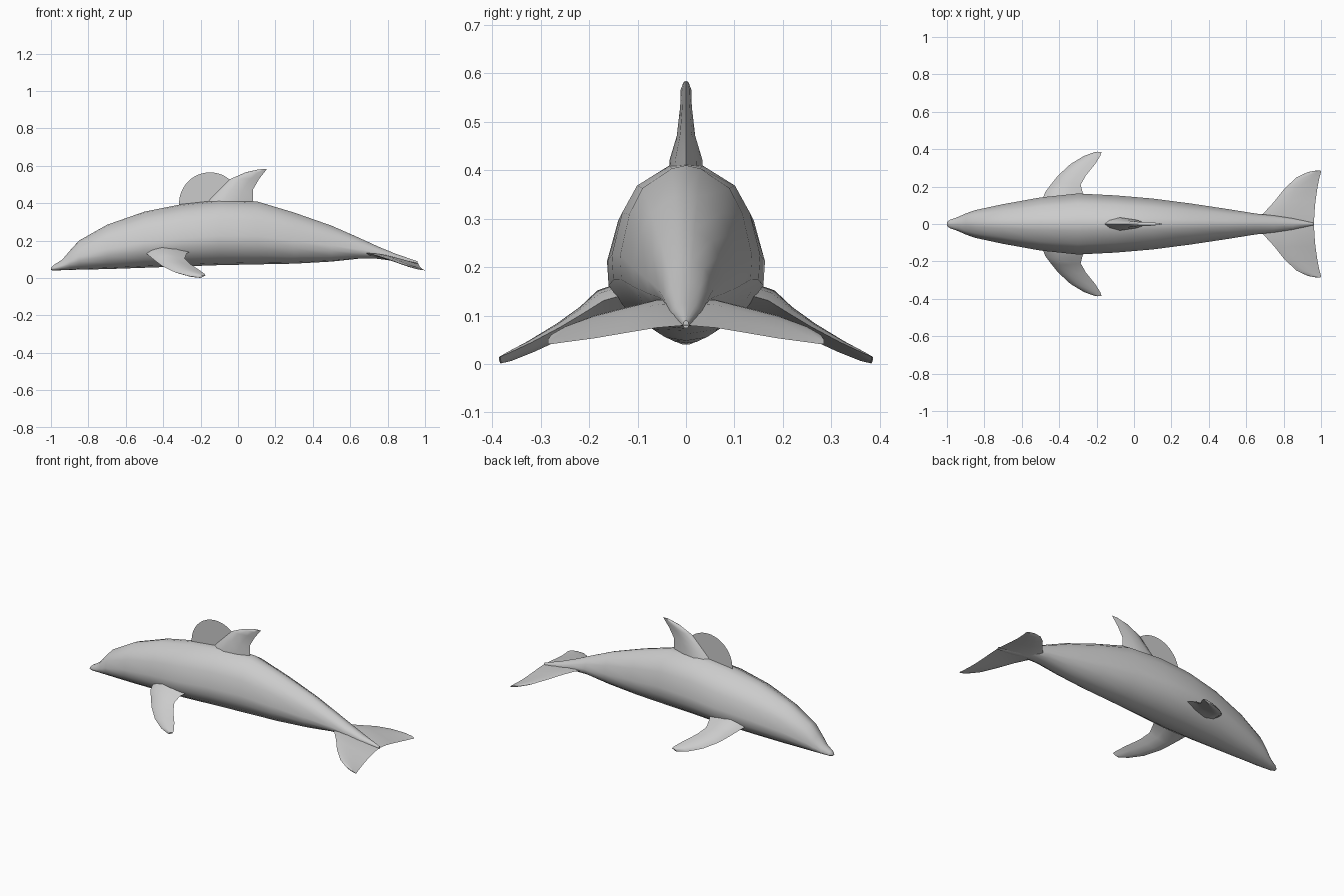
import bpy, math
from mathutils import Vector

if "Cube" in bpy.data.objects:
    bpy.data.objects.remove(bpy.data.objects["Cube"])

grey = bpy.data.materials.new("plain grey")
grey.use_nodes = True
grey.diffuse_color = (0.6, 0.6, 0.6, 1)
grey.node_tree.nodes["Principled BSDF"].inputs["Base Color"].default_value = (0.6, 0.6, 0.6, 1)


def finish(ob, angle=60):
    ob.data.materials.append(grey)
    bpy.ops.object.select_all(action='DESELECT')
    ob.select_set(True)
    bpy.context.view_layer.objects.active = ob
    bpy.ops.object.mode_set(mode='EDIT')
    bpy.ops.mesh.select_all(action='SELECT')
    bpy.ops.mesh.normals_make_consistent(inside=False)
    bpy.ops.object.mode_set(mode='OBJECT')
    bpy.ops.object.shade_smooth_by_angle(angle=math.radians(angle))


def loft(name, rings):
    """Skin a list of closed rings and cap both ends."""
    n = len(rings[0])
    verts = [p for ring in rings for p in ring]
    faces = [(r * n + i, r * n + (i + 1) % n, (r + 1) * n + (i + 1) % n, (r + 1) * n + i)
             for r in range(len(rings) - 1) for i in range(n)]
    faces += [tuple(range(n)), tuple(range(len(verts) - n, len(verts)))]
    mesh = bpy.data.meshes.new(name)
    mesh.from_pydata(verts, [], faces)
    ob = bpy.data.objects.new(name, mesh)
    bpy.context.collection.objects.link(ob)
    finish(ob)
    return ob


def blade(name, sections, normal):
    """Fin from sections of (leading point, trailing point, half thickness)."""
    chord = [(0.12, 0.6), (0.35, 1), (0.7, 0.65)]
    rings = []
    for lead, trail, half in sections:
        a, b, up = Vector(lead), Vector(trail), Vector(normal) * half
        top = [a.lerp(b, t) + up * k for t, k in chord]
        low = [a.lerp(b, t) - up * k for t, k in reversed(chord)]
        rings.append([a] + top + [b] + low)
    return loft(name, rings)


# Body: pear-shaped cross-section swept from snout to tail
pear = [(0.03, 0.4), (0.14, 0.74), (0.3, 0.98), (0.45, 1), (0.7, 0.86), (0.86, 0.66), (0.98, 0.22)]
stations = [  # x, bottom, top, half width
    (-1, .043, .056, .01), (-.985, .04, .07, .022), (-.94, .042, .098, .038),
    (-.9, .043, .145, .056), (-.85, .045, .2, .074), (-.7, .048, .285, .106),
    (-.5, .055, .355, .142), (-.3, .062, .395, .163), (-.1, .069, .417, .153),
    (.1, .073, .41, .136), (.3, .077, .35, .11), (.5, .088, .28, .08),
    (.65, .104, .214, .056), (.75, .104, .168, .045), (.85, .088, .127, .03),
    (.96, .074, .09, .006)]
body = []
for x, low, high, wide in stations:
    side = [(w * wide, low + t * (high - low)) for t, w in pear]
    body.append([(x, 0, low)] + [(x, y, z) for y, z in side]
                + [(x, 0, high)] + [(x, -y, z) for y, z in reversed(side)])
loft("body", body)

# Dorsal fin: z, leading x, trailing x, half thickness
dorsal = [(.38, -.18, .08, .036), (.42, -.15, .08, .034), (.47, -.1, .08, .019),
          (.53, -.04, .115, .012), (.565, .04, .143, .011), (.581, .11, .155, .005)]
blade("dorsal_fin", [((a, 0, z), (b, 0, z + .003), h) for z, a, b, h in dorsal], (0, 1, 0))

# Thin round plate standing on the back
bpy.ops.mesh.primitive_circle_add(vertices=48, radius=.165, fill_type='NGON',
                                  location=(-.15, 0, .4), rotation=(math.pi / 2, 0, 0))
plate = bpy.context.object
plate.name = "back_plate"
finish(plate)

# Flippers: y, leading x, trailing x, z, half thickness
flipper = [(.1, -.5, -.24, .145, .036), (.17, -.475, -.275, .125, .032), (.21, -.445, -.285, .1, .022),
           (.26, -.405, -.257, .07, .017), (.32, -.34, -.208, .038, .013),
           (.365, -.265, -.18, .017, .01), (.384, -.21, -.173, .009, .006)]
# Flukes: y, leading x, leading z, trailing x, trailing z, half thickness
fluke = [(0, .62, .135, .962, .08, .012), (.06, .695, .133, .965, .075, .01),
         (.12, .75, .118, .97, .065, .008), (.19, .805, .1, .98, .053, .007),
         (.25, .87, .077, .992, .045, .006), (.278, .93, .06, 1, .041, .005),
         (.285, .97, .05, .998, .042, .003)]
for label, s in (("left", 1), ("right", -1)):
    blade("flipper_" + ("back" if s > 0 else "front"),
          [((a, s * y, z - .006), (b, s * y, z + .006), h) for y, a, b, z, h in flipper],
          (0, s * .4, .9))
    blade("fluke_" + ("back" if s > 0 else "front"),
          [((a, s * y, za), (b, s * y, zb), h) for y, a, za, b, zb, h in fluke],
          (.2, 0, .98))
